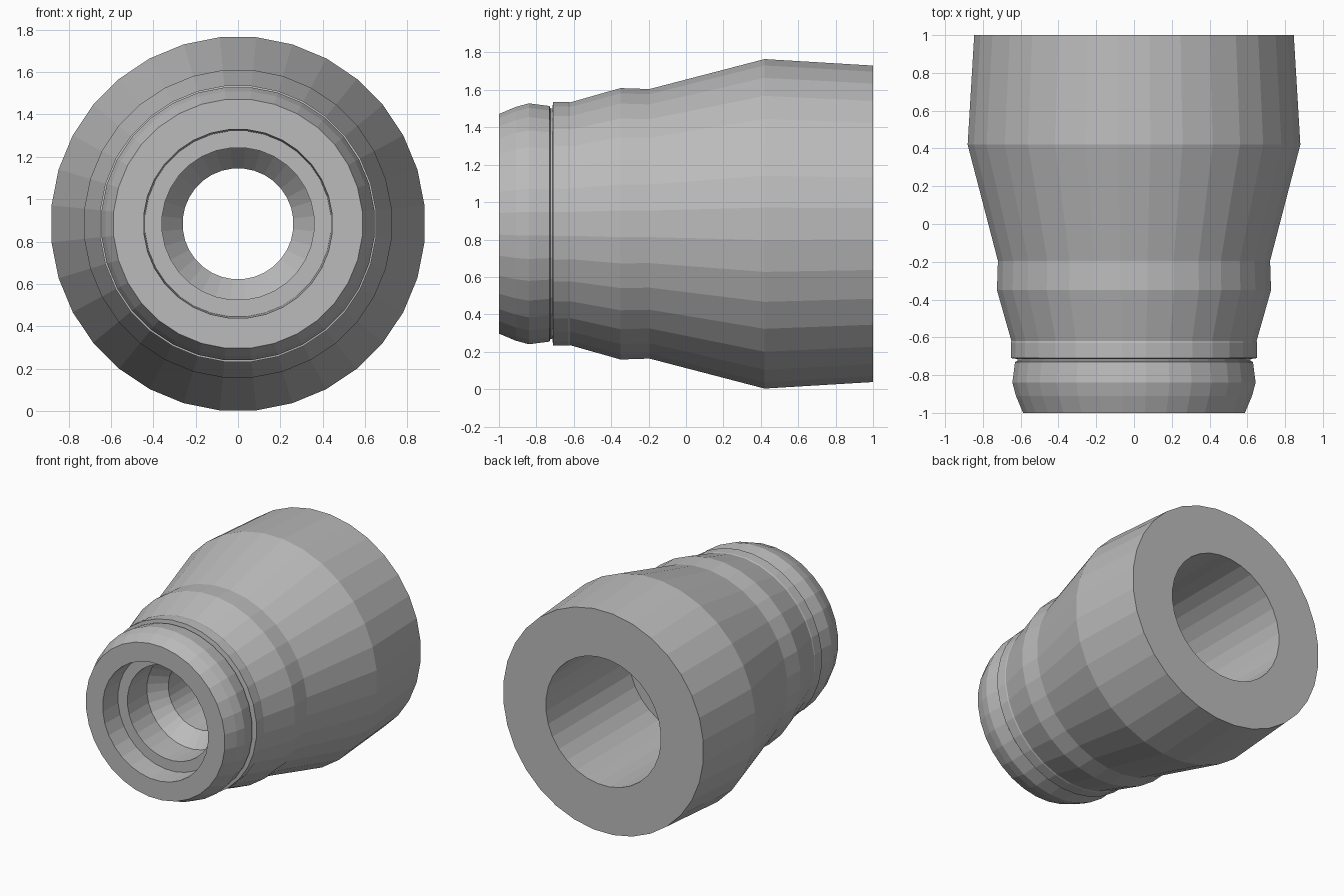
import bpy, bmesh, math

if "Cube" in bpy.data.objects:
    bpy.data.objects.remove(bpy.data.objects["Cube"])

SIDES = 32
CENTRE_Z = 0.884

grey = bpy.data.materials.new("plain grey")
grey.diffuse_color = (0.5, 0.5, 0.5, 1)
grey.use_nodes = True
grey.node_tree.nodes["Principled BSDF"].inputs["Base Color"].default_value = grey.diffuse_color

# Closed section (y, radius): outer wall from front to back, then bore back to front
profile = [
    (-1.0, 0.59), (-0.91, 0.628), (-0.84, 0.647), (-0.73, 0.633),   # rounded nose
    (-0.725, 0.62), (-0.715, 0.62),                                 # thin groove
    (-0.71, 0.655), (-0.63, 0.655), (-0.62, 0.652),                 # collar
    (-0.35, 0.729), (-0.195, 0.724),                                # shoulder band
    (0.42, 0.885), (1.0, 0.85),                                     # wide body
    (1.0, 0.488), (0.0, 0.488),                                     # rear bore
    (0.0, 0.262), (-0.47, 0.262),                                   # narrow passage
    (-0.59, 0.36), (-0.825, 0.36),                                  # countersink
    (-0.825, 0.44), (-1.0, 0.447),                                  # front recess
]

bm = bmesh.new()
rings = []
for y, r in profile:
    ring = []
    for i in range(SIDES):
        a = 2 * math.pi * (i + 0.5) / SIDES
        ring.append(bm.verts.new((r * math.cos(a), y, CENTRE_Z + r * math.sin(a))))
    rings.append(ring)
for k, ring in enumerate(rings):
    nxt = rings[(k + 1) % len(rings)]
    for i in range(SIDES):
        j = (i + 1) % SIDES
        bm.faces.new((ring[i], ring[j], nxt[j], nxt[i]))
bmesh.ops.recalc_face_normals(bm, faces=bm.faces)

mesh = bpy.data.meshes.new("stepped_sleeve")
bm.to_mesh(mesh)
bm.free()
mesh.materials.append(grey)
obj = bpy.data.objects.new("stepped_sleeve", mesh)
bpy.context.collection.objects.link(obj)
